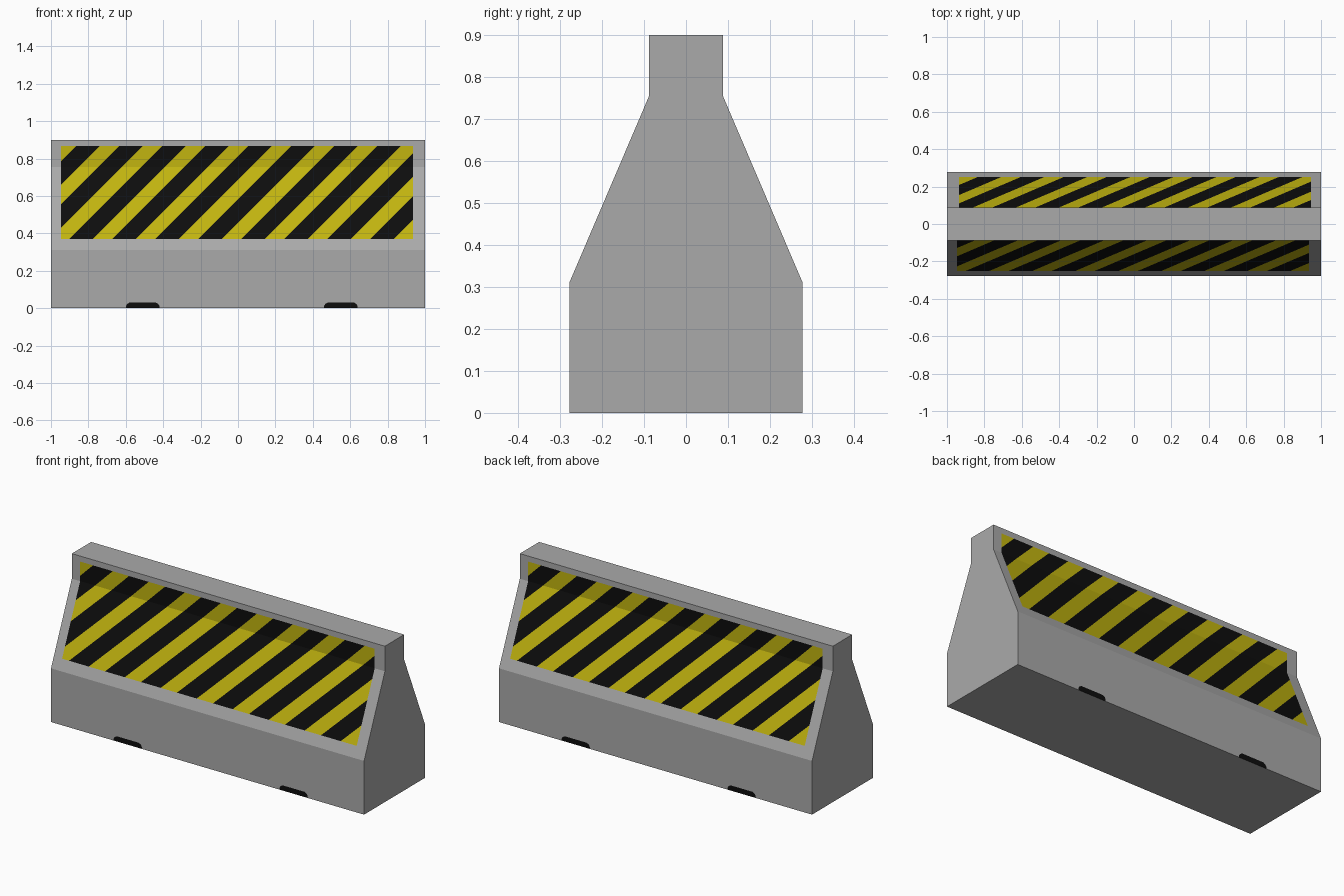
import bpy, bmesh, math
from mathutils import Vector, Matrix

if "Cube" in bpy.data.objects:
    bpy.data.objects.remove(bpy.data.objects["Cube"])

GREY, YELLOW, BLACK = 0, 1, 2


def make_mat(name, rgb):
    m = bpy.data.materials.new(name)
    m.diffuse_color = (*rgb, 1)
    m.use_nodes = True
    m.node_tree.nodes["Principled BSDF"].inputs["Base Color"].default_value = m.diffuse_color
    return m


mats = [make_mat("concrete grey", (0.40, 0.40, 0.40)),
        make_mat("warning yellow", (0.54, 0.46, 0.005)),
        make_mat("black paint", (0.004, 0.004, 0.004))]

bm = bmesh.new()

# Front half of the barrier: half profile (y, z) swept along x
profile = [(0, 0), (-0.278, 0), (-0.278, 0.31), (-0.088, 0.755), (-0.088, 0.9), (0, 0.9)]
left = [bm.verts.new((-1, y, z)) for y, z in profile]
right = [bm.verts.new((1, y, z)) for y, z in profile]
for i in range(len(profile) - 1):
    bm.faces.new((left[i], right[i], right[i + 1], left[i + 1]))
bm.faces.new(left)
bm.faces.new(right[::-1])
bm.normal_update()


def paint(select, planes, mat):
    """Cut the selected faces by planes (point, outward normal); colour what lies inside."""
    bm.normal_update()
    inside = [f for f in bm.faces if select(f)]
    for co, no in planes:
        co, no = Vector(co), Vector(no).normalized()
        others = set(bm.faces) - set(inside)
        edges = {e for f in inside for e in f.edges}
        verts = {v for f in inside for v in f.verts}
        bmesh.ops.bisect_plane(bm, geom=inside + list(edges) + list(verts),
                               dist=1e-5, plane_co=co, plane_no=no)
        inside = [f for f in bm.faces if f not in others
                  and (f.calc_center_median() - co).dot(no) < 0]
    for f in inside:
        f.material_index = mat


def is_front(f):
    return abs(f.normal.y) > 0.5 and abs(f.normal.x) < 0.1


# Yellow warning panel over the slope and upper wall
paint(lambda f: is_front(f) and f.calc_center_median().z > 0.311,
      [((-0.947, 0, 0), (-1, 0, 0)), ((0.935, 0, 0), (1, 0, 0)),
       ((0, 0, 0.37), (0, 0, -1)), ((0, 0, 0.868), (0, 0, 1))], YELLOW)

# Slanted black stripes
for k in range(-1, 11):
    c = -1.67 + 0.23 * k
    paint(lambda f: f.material_index == YELLOW,
          [((c - 0.063, 0, 0), (-1, 0, 1)), ((c + 0.063, 0, 0), (1, 0, -1))], BLACK)

# Black lifting slots at the foot, with rounded upper corners
for cx in (-0.51, 0.55):
    planes = [((0, 0, 0.03), (0, 0, 1))]
    for s in (-1, 1):
        planes += [((cx + s * 0.09, 0, 0), (s, 0, 0)),
                   ((cx + s * 0.086, 0, 0.018), (s, 0, 0.6)),
                   ((cx + s * 0.077, 0, 0.026), (s * 0.6, 0, 1))]
    paint(lambda f: is_front(f) and f.material_index == GREY
          and f.calc_center_median().z < 0.309, planes, BLACK)

# Back half: the front turned by 180 degrees
dup = bmesh.ops.duplicate(bm, geom=bm.verts[:] + bm.edges[:] + bm.faces[:])
bmesh.ops.rotate(bm, cent=(0, 0, 0), matrix=Matrix.Rotation(math.pi, 3, 'Z'),
                 verts=[g for g in dup["geom"] if isinstance(g, bmesh.types.BMVert)])

# Weld both halves into one closed body
bmesh.ops.remove_doubles(bm, verts=bm.verts[:], dist=1e-4)
bmesh.ops.recalc_face_normals(bm, faces=bm.faces[:])

mesh = bpy.data.meshes.new("barrier_body")
bm.to_mesh(mesh)
bm.free()
for m in mats:
    mesh.materials.append(m)
body = bpy.data.objects.new("barrier_body", mesh)
bpy.context.collection.objects.link(body)
